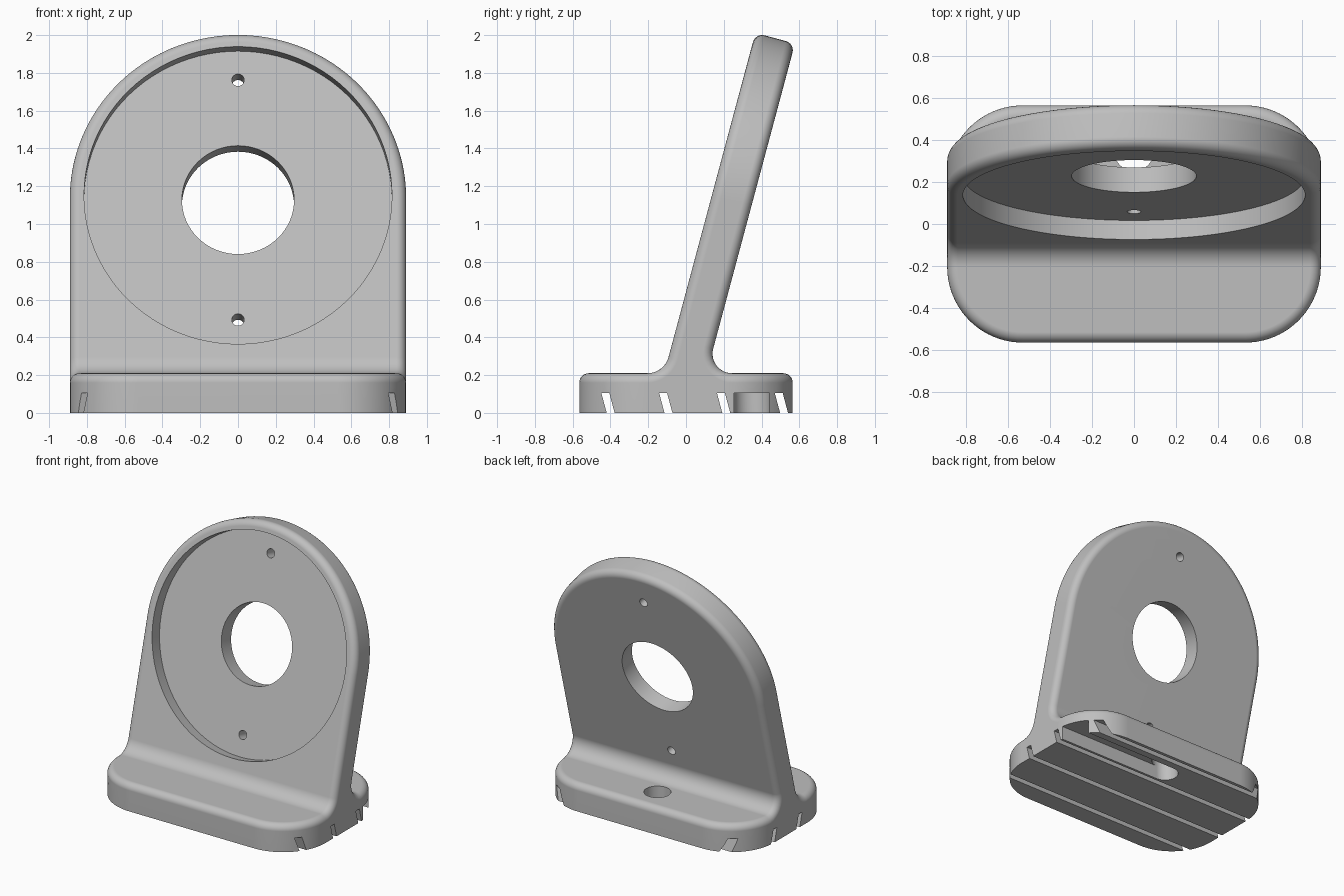
import bpy, bmesh, math
from mathutils import Matrix, Vector

cube = bpy.data.objects.get("Cube")
if cube:
    bpy.data.objects.remove(cube, do_unlink=True)

HALF_W, HALF_D, BASE_H = 0.89, 0.565, 0.21
CORNER_R, EDGE_R = 0.36, 0.05
TILT = math.radians(15)
THICK, DEPTH = 0.217, 0.105
SIDE = Matrix(((0, 0, 1, 0), (1, 0, 0, 0), (0, 1, 0, 0), (0, 0, 0, 1)))  # profile in y, z along x
PLATE = Matrix.Translation((0, 0.137, 1.152)) @ Matrix.Rotation(math.pi / 2 - TILT, 4, 'X')

grey = bpy.data.materials.new("light_grey")
grey.use_nodes = True
colour = (0.52, 0.52, 0.52, 1)
grey.diffuse_color = colour
grey.node_tree.nodes["Principled BSDF"].inputs["Base Color"].default_value = colour


def prism(name, points, low, high, matrix=Matrix()):
    """Extrude a flat outline between two heights of a local frame."""
    bm = bmesh.new()
    bottom = [bm.verts.new((p[0], p[1], low)) for p in points]
    top = [bm.verts.new((p[0], p[1], high)) for p in points]
    bm.faces.new(bottom[::-1])
    bm.faces.new(top)
    for i in range(len(points)):
        bm.faces.new((bottom[i - 1], bottom[i], top[i], top[i - 1]))
    bm.transform(matrix)
    bmesh.ops.recalc_face_normals(bm, faces=bm.faces)
    mesh = bpy.data.meshes.new(name)
    bm.to_mesh(mesh)
    bm.free()
    obj = bpy.data.objects.new(name, mesh)
    bpy.context.collection.objects.link(obj)
    mesh.materials.append(grey)
    return obj


def arc(cx, cy, r, start, end, steps):
    angles = [math.radians(start + (end - start) * i / steps) for i in range(steps + 1)]
    return [(cx + r * math.cos(a), cy + r * math.sin(a)) for a in angles]


def circle(cx, cy, r, steps):
    return arc(cx, cy, r, 0, 360, steps)[:-1]


def fillet(before, corner, after, r, steps=12):
    """Points of an arc tangent to both legs of a corner."""
    p = Vector(corner)
    a, b = (Vector(before) - p).normalized(), (Vector(after) - p).normalized()
    half = math.acos(a.dot(b)) / 2
    centre = p + (a + b).normalized() * r / math.sin(half)
    start = p + a * r / math.tan(half) - centre
    end = p + b * r / math.tan(half) - centre
    return [centre + start.lerp(end, i / steps).normalized() * r for i in range(steps + 1)]


def apply(obj, modifier):
    bpy.context.view_layer.update()
    bpy.ops.object.select_all(action='DESELECT')
    obj.select_set(True)
    bpy.context.view_layer.objects.active = obj
    bpy.ops.object.modifier_apply(modifier=modifier.name)


def combine(obj, cutter, operation='DIFFERENCE'):
    mod = obj.modifiers.new("cut", 'BOOLEAN')
    mod.operation, mod.solver, mod.object = operation, 'EXACT', cutter
    apply(obj, mod)
    bpy.data.objects.remove(cutter, do_unlink=True)


# Body: side profile of base, fillets and leaning plate
slope, top_z = math.tan(TILT), 2.3
front_y = lambda z: 0.137 + (z - 1.152) * slope
back_y = lambda z: front_y(z) + THICK / math.cos(TILT)
front_top, back_top = (front_y(top_z), top_z), (back_y(top_z), top_z)
profile = [(-HALF_D, -0.3), (-HALF_D, BASE_H)]
profile += fillet((-HALF_D, BASE_H), (front_y(BASE_H), BASE_H), front_top, 0.115)
profile += [front_top, back_top]
profile += fillet(back_top, (back_y(BASE_H), BASE_H), (HALF_D, BASE_H), 0.103)
profile += [(HALF_D, BASE_H), (HALF_D, -0.3)]
body = prism("angled_mount_body", profile, -1.2, 1.2, SIDE)

# Arched outline of the plate
arch = [(-HALF_W, -3), (HALF_W, -3)] + arc(0, 0, HALF_W, 0, 180, 72)
combine(body, prism("arch_cutter", arch, -1.5, 1.5, PLATE), 'INTERSECT')

# Rounded corners of the base
for sx in (-1, 1):
    for sy in (-1, 1):
        corner = arc(HALF_W - CORNER_R, HALF_D - CORNER_R, CORNER_R, 0, 90, 20)
        corner += [(HALF_W - CORNER_R, 0.9), (1.2, 0.9), (1.2, HALF_D - CORNER_R)]
        outline = [(sx * x, sy * y) for x, y in corner]
        combine(body, prism("corner_cutter", outline, -0.5, 0.4))

# Rounded edges
bevel = body.modifiers.new("rounded_edges", 'BEVEL')
bevel.width, bevel.segments = EDGE_R, 6
bevel.limit_method, bevel.angle_limit = 'ANGLE', math.radians(40)
bevel.use_clamp_overlap = False
apply(body, bevel)

# Flat underside
combine(body, prism("floor_cutter", [(-2, -2), (2, -2), (2, 2), (-2, 2)], -1, 0))

# Dished face, central opening and two screw holes
combine(body, prism("recess_cutter", circle(0, 0, 0.815, 96), -0.094, 0.4, PLATE))
for y, r, steps in ((0, 0.297, 64), (0.657, 0.033, 24), (-0.657, 0.033, 24)):
    combine(body, prism("hole_cutter", circle(0, y, r, steps), -0.35, 0.02, PLATE))

# Slanted grooves across the underside
for i in range(4):
    y = -0.427 + 0.306 * i
    lean = slope * (DEPTH + 0.05)
    groove = [(y - 0.021, DEPTH), (y + 0.021, DEPTH),
              (y + 0.021 + lean, -0.05), (y - 0.021 + lean, -0.05)]
    combine(body, prism("groove_cutter", groove, -1.2, 1.2, SIDE))

# Cable channel to the left side and its hole through the base
CABLE_Y, CABLE_R = 0.348, 0.095
channel = arc(0, CABLE_Y, CABLE_R, 90, 270, 24)
channel += [(1.2, CABLE_Y - CABLE_R), (1.2, CABLE_Y + CABLE_R)]
combine(body, prism("channel_cutter", channel, -0.05, DEPTH))
combine(body, prism("cable_hole_cutter", circle(0, CABLE_Y, CABLE_R, 48), -0.05, 0.3))

# Smooth shading with crisp cut edges
bpy.ops.object.select_all(action='DESELECT')
body.select_set(True)
bpy.context.view_layer.objects.active = body
bpy.ops.object.shade_smooth_by_angle(angle=math.radians(30))
normals = body.modifiers.new("weighted_normals", 'WEIGHTED_NORMAL')
normals.keep_sharp = True
